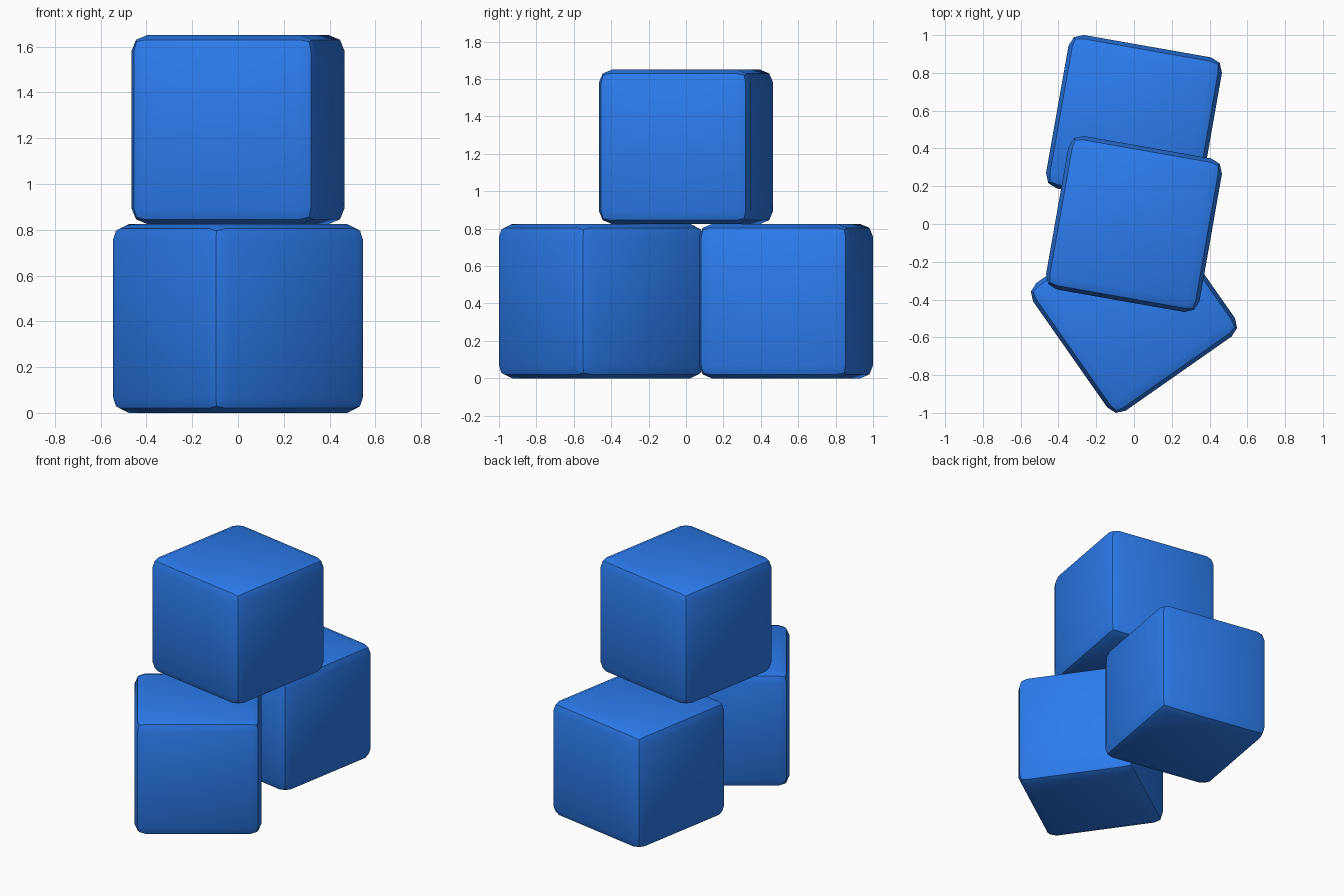
import bpy
from math import radians

if "Cube" in bpy.data.objects:
    bpy.data.objects.remove(bpy.data.objects["Cube"])

SIZE = 0.825

blue = bpy.data.materials.new("blue")
blue.diffuse_color = (0.025, 0.2, 0.85, 1)
blue.use_nodes = True
blue.node_tree.nodes["Principled BSDF"].inputs["Base Color"].default_value = blue.diffuse_color


def block(name, y, level, angle):
    """Cube with two-segment rounded edges, turned about z."""
    bpy.ops.mesh.primitive_cube_add(
        size=SIZE, location=(0, y, SIZE * (level + 0.5)),
        rotation=(0, 0, radians(angle)))
    ob = bpy.context.object
    ob.name = name
    ob.data.materials.append(blue)
    bev = ob.modifiers.new("rounded edges", 'BEVEL')
    bev.width = 0.07
    bev.segments = 2
    bpy.ops.object.modifier_apply(modifier=bev.name)
    bpy.ops.object.shade_smooth_by_angle(angle=radians(30))
    return ob


# Two blocks on the ground, one resting across them
block("front_block", -0.454, 0, 35)
block("back_block", 0.535, 0, -10)
block("top_block", 0, 1, -10)
